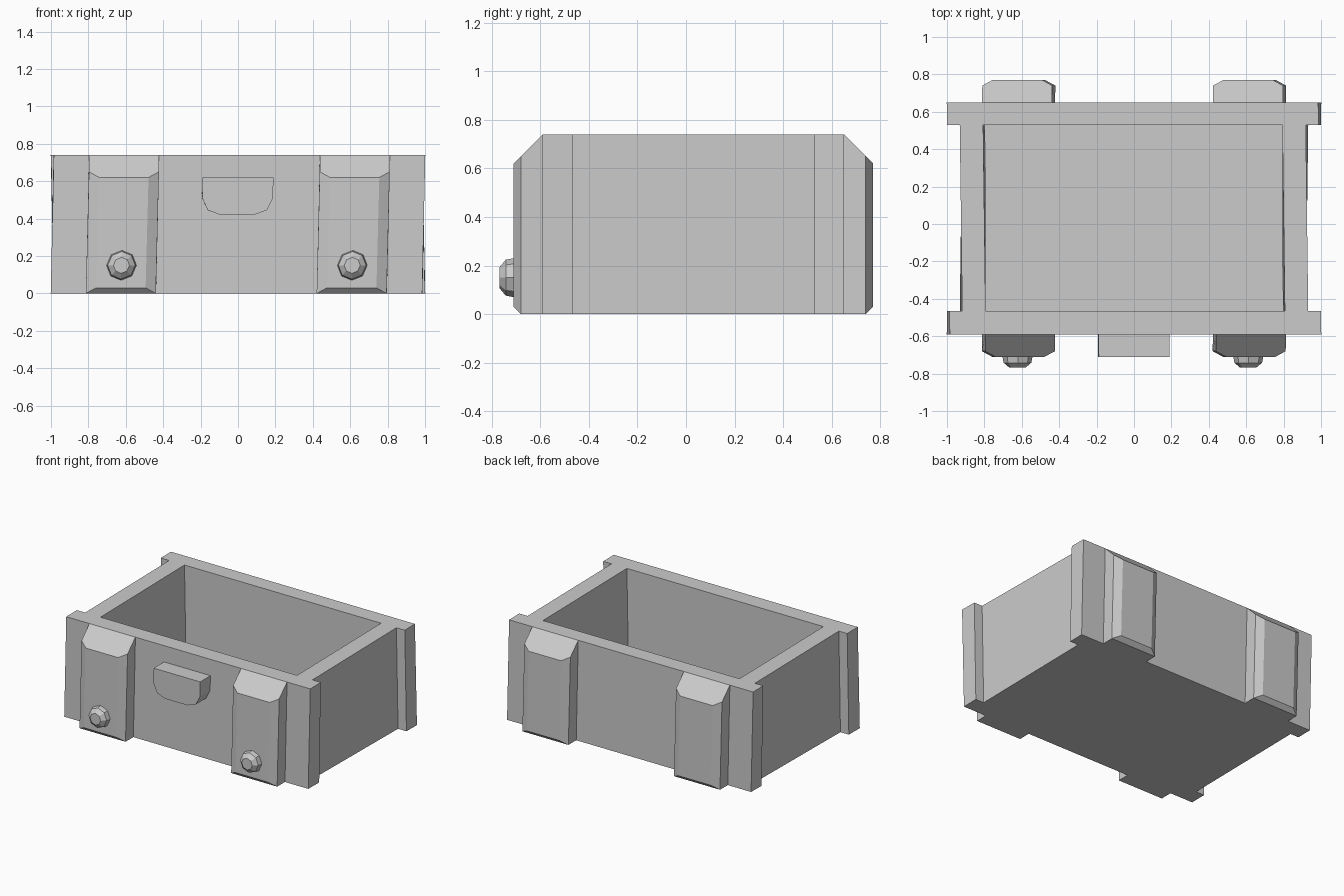
import bpy, bmesh, math

if "Cube" in bpy.data.objects:
    bpy.data.objects.remove(bpy.data.objects["Cube"])

H = 0.74                      # crate height
YF, YB = -0.59, 0.65          # outer front and back planes
IF, IB = -0.465, 0.53         # inner front and back planes
XO, XS, XI = 0.993, 0.925, 0.80   # plank end, side wall outside, side wall inside
FLOOR = 0.12

mat = bpy.data.materials.new("light_grey")
mat.diffuse_color = (0.6, 0.6, 0.6, 1)
mat.use_nodes = True
mat.node_tree.nodes["Principled BSDF"].inputs["Base Color"].default_value = mat.diffuse_color


def finish(name, faces):
    """Make an object from polygons, with the crate's slight twist."""
    bm = bmesh.new()
    for f in faces:
        bm.faces.new([bm.verts.new(p) for p in f])
    bmesh.ops.remove_doubles(bm, verts=bm.verts, dist=1e-5)
    bmesh.ops.recalc_face_normals(bm, faces=bm.faces)
    for v in bm.verts:
        v.co.x -= 0.008 * (v.co.y - 0.03) / 0.6 * (v.co.z / (H / 2) - 1)
    me = bpy.data.meshes.new(name)
    bm.to_mesh(me)
    bm.free()
    me.materials.append(mat)
    ob = bpy.data.objects.new(name, me)
    bpy.context.collection.objects.link(ob)
    return ob


def bridge(a, b):
    n = len(a)
    return [[a[i], a[(i + 1) % n], b[(i + 1) % n], b[i]] for i in range(n)]


def loft(name, rings):
    """Solid through a list of equal-length rings, capped at both ends."""
    faces = [rings[0], rings[-1]]
    for a, b in zip(rings, rings[1:]):
        faces += bridge(a, b)
    return finish(name, faces)


def at(pts, z):
    return [(x, y, z) for x, y in pts]


# Open box with overhanging front and back planks
outer = [(-XO, YF), (XO, YF), (XO, IF), (XS, IF), (XS, IB), (XO, IB),
         (XO, YB), (-XO, YB), (-XO, IB), (-XS, IB), (-XS, IF), (-XO, IF)]
inner = [(-XI, IF), (XI, IF), (XI, IB), (-XI, IB)]
faces = [at(outer, 0), at(inner, FLOOR)]
faces += bridge(at(outer, 0), at(outer, H))
faces += bridge(at(inner, FLOOR), at(inner, H))
for y0, y1 in ((YF, IF), (YB, IB)):
    faces.append(at([(-XO, y0), (XO, y0), (XO, y1), (XS, y1), (XI, y1),
                     (-XI, y1), (-XS, y1), (-XO, y1)], H))
for s in (-1, 1):
    faces.append(at([(s * XI, IF), (s * XS, IF), (s * XS, IB), (s * XI, IB)], H))
finish("crate_body", faces)

# Chamfered brackets on front and back, and studs on the front ones
for sx, side in ((-1, "left"), (1, "right")):
    cx = sx * 0.617
    for y, d, end in ((YF, -1, "front"), (YB, 1, "back")):
        rings = []
        for depth, w, z0, z1 in ((0, 0.187, 0, H), (0.09, 0.187, 0, 0.65),
                                 (0.12, 0.132, 0.03, 0.62)):
            yy = y + d * depth
            rings.append([(cx - w, yy, z0), (cx + w, yy, z0),
                          (cx + w, yy, z1), (cx - w, yy, z1)])
        loft(f"{end}_bracket_{side}", rings)
    rings = []
    for y, r in ((-0.71, 0.08), (-0.742, 0.074), (-0.768, 0.043)):
        rings.append([(cx + r * math.cos(a), y, 0.15 + r * math.sin(a))
                      for a in (math.radians(45 * i) for i in range(8))])
    loft(f"stud_{side}", rings)

# Latch with rounded lower corners
half = [(0.189, 0.62), (0.189, 0.51), (0.158, 0.445), (0.09, 0.42)]
outline = half + [(-x, z) for x, z in reversed(half)]
loft("latch", [[(x - 0.006, y, z) for x, z in outline] for y in (YF, -0.71)])
